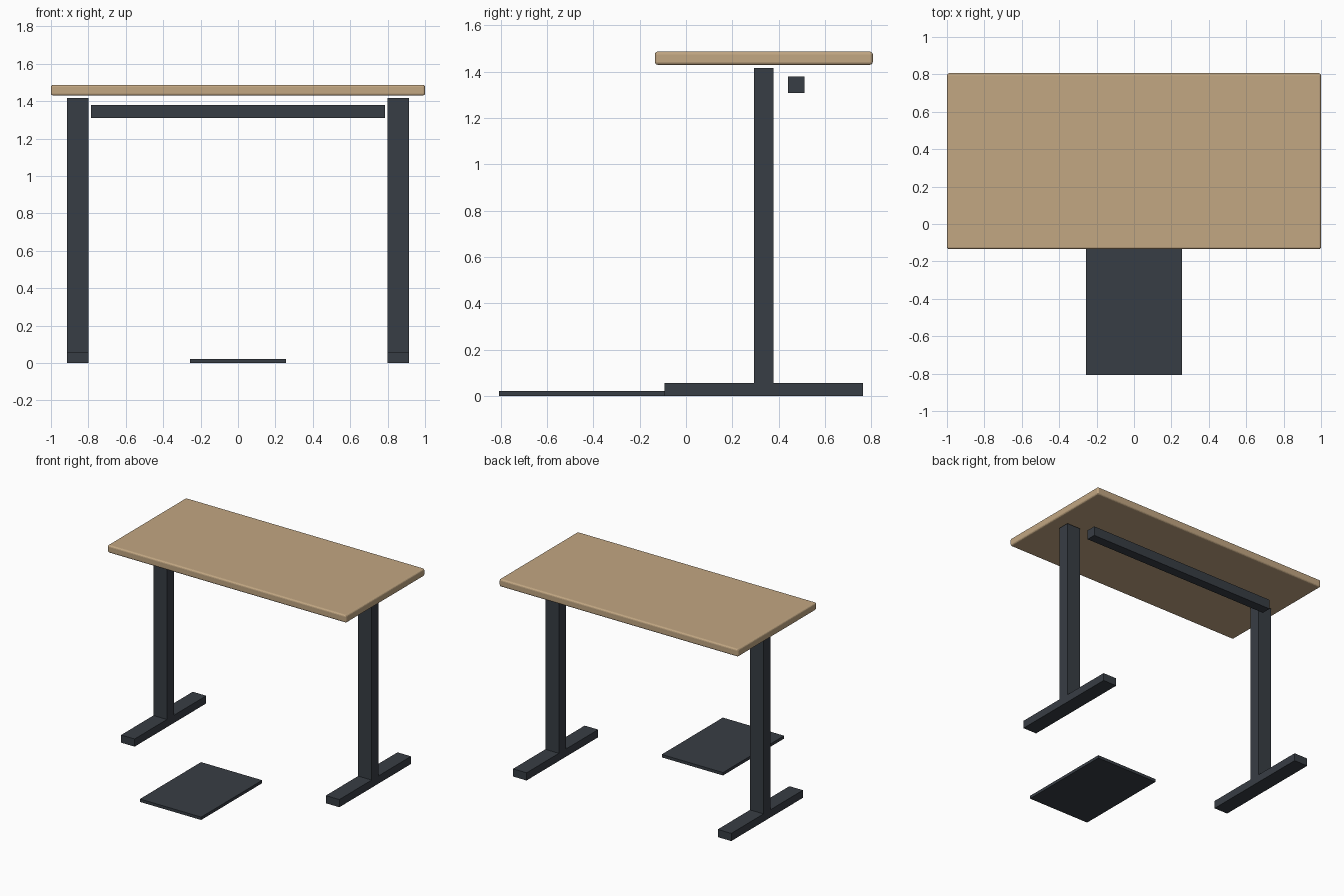
import bpy
import bmesh

if "Cube" in bpy.data.objects:
    bpy.data.objects.remove(bpy.data.objects["Cube"])


def material(name, rgb):
    m = bpy.data.materials.new(name)
    m.diffuse_color = (*rgb, 1.0)
    m.use_nodes = True
    m.node_tree.nodes["Principled BSDF"].inputs["Base Color"].default_value = m.diffuse_color
    return m


wood = material("light_wood", (0.54, 0.385, 0.225))
metal = material("dark_grey", (0.039, 0.047, 0.058))


def box(name, x, y, z, mat, bevel=0.0):
    """Box from (min, max) ranges, optionally with rounded edges."""
    bm = bmesh.new()
    bmesh.ops.create_cube(bm, size=1.0)
    for v in bm.verts:
        v.co = [r[0] + (c + 0.5) * (r[1] - r[0]) for c, r in zip(v.co, (x, y, z))]
    mesh = bpy.data.meshes.new(name)
    bm.to_mesh(mesh)
    bm.free()
    mesh.materials.append(mat)
    ob = bpy.data.objects.new(name, mesh)
    bpy.context.collection.objects.link(ob)
    if bevel:
        mod = ob.modifiers.new("rounded_edges", "BEVEL")
        mod.width = bevel
        mod.segments = 3
    return ob


# Desk top with softened edges
box("desk_top", (-1.0, 1.0), (-0.134, 0.806), (1.43, 1.487), wood, 0.012)

# Column and foot on each side
for side, s in (("left", -1), ("right", 1)):
    xr = tuple(sorted((s * 0.80, s * 0.913)))
    box(side + "_column", xr, (0.293, 0.377), (0.058, 1.416), metal)
    box(side + "_foot", xr, (-0.093, 0.763), (0.0, 0.058), metal)

# Cross beam under the top
box("cross_beam", (-0.786, 0.786), (0.441, 0.512), (1.309, 1.38), metal)

# Floor mat in front
box("floor_mat", (-0.256, 0.256), (-0.806, -0.076), (0.0, 0.022), metal)
